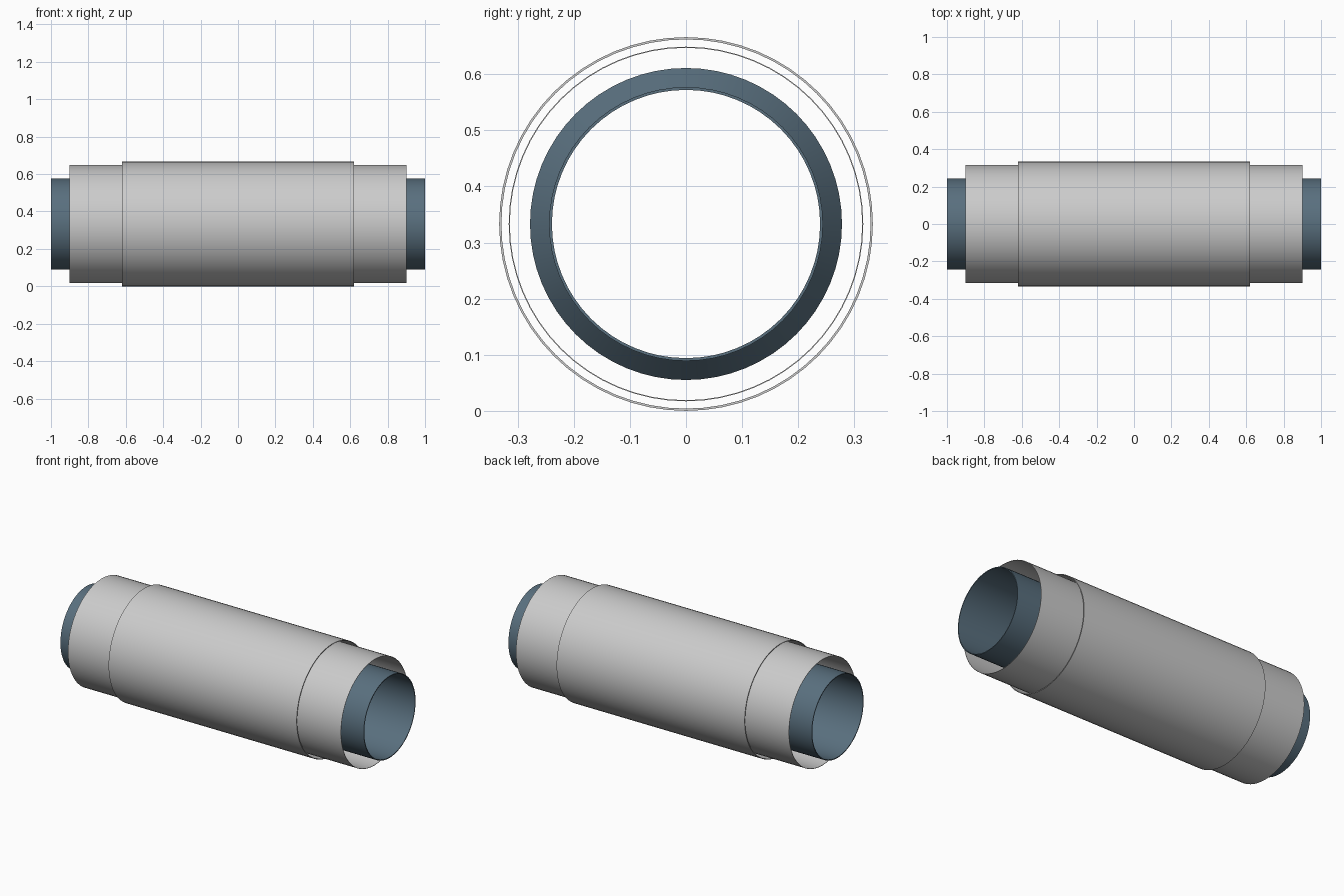
import bpy, bmesh, math

if "Cube" in bpy.data.objects:
    bpy.data.objects.remove(bpy.data.objects["Cube"])

CZ = 0.333
SEG = 64

def material(name, color):
    m = bpy.data.materials.new(name)
    m.diffuse_color = color
    m.use_nodes = True
    m.node_tree.nodes["Principled BSDF"].inputs["Base Color"].default_value = m.diffuse_color
    return m

steel = material("steel_blue", (0.10, 0.16, 0.21, 1))

def lathe(name, profile, mat=None):
    """Revolve a closed (x, radius) profile around the pipe axis."""
    bm = bmesh.new()
    rings = []
    for i in range(SEG):
        a = 2 * math.pi * i / SEG
        rings.append([bm.verts.new((x, r * math.cos(a), CZ + r * math.sin(a)))
                      for x, r in profile])
    n = len(profile)
    for i in range(SEG):
        p, q = rings[i], rings[(i + 1) % SEG]
        for k in range(n):
            j = (k + 1) % n
            bm.faces.new((p[k], p[j], q[j], q[k]))
    bmesh.ops.recalc_face_normals(bm, faces=bm.faces)
    me = bpy.data.meshes.new(name)
    bm.to_mesh(me)
    bm.free()
    ob = bpy.data.objects.new(name, me)
    bpy.context.collection.objects.link(ob)
    if mat:
        me.materials.append(mat)
    bpy.context.view_layer.objects.active = ob
    ob.select_set(True)
    bpy.ops.object.shade_smooth_by_angle(angle=math.radians(20))
    ob.select_set(False)
    return ob

def shell(outer, wall):
    """Closed wall section from an outer (x, radius) line."""
    return outer + [(x, r - wall) for x, r in reversed(outer)]

# inner carrier pipe with a wider chamber in the middle
half = [(0.30, 0.278), (0.34, 0.244), (1.0, 0.244)]
lathe("carrier_pipe", shell([(-x, r) for x, r in reversed(half)] + half, 0.005), steel)

# casing pipe and the sleeve over its middle
lathe("casing_pipe", shell([(-0.9, 0.316), (0.9, 0.316)], 0.002))
lathe("outer_sleeve", shell([(-0.62, 0.333), (0.62, 0.333)], 0.004))
